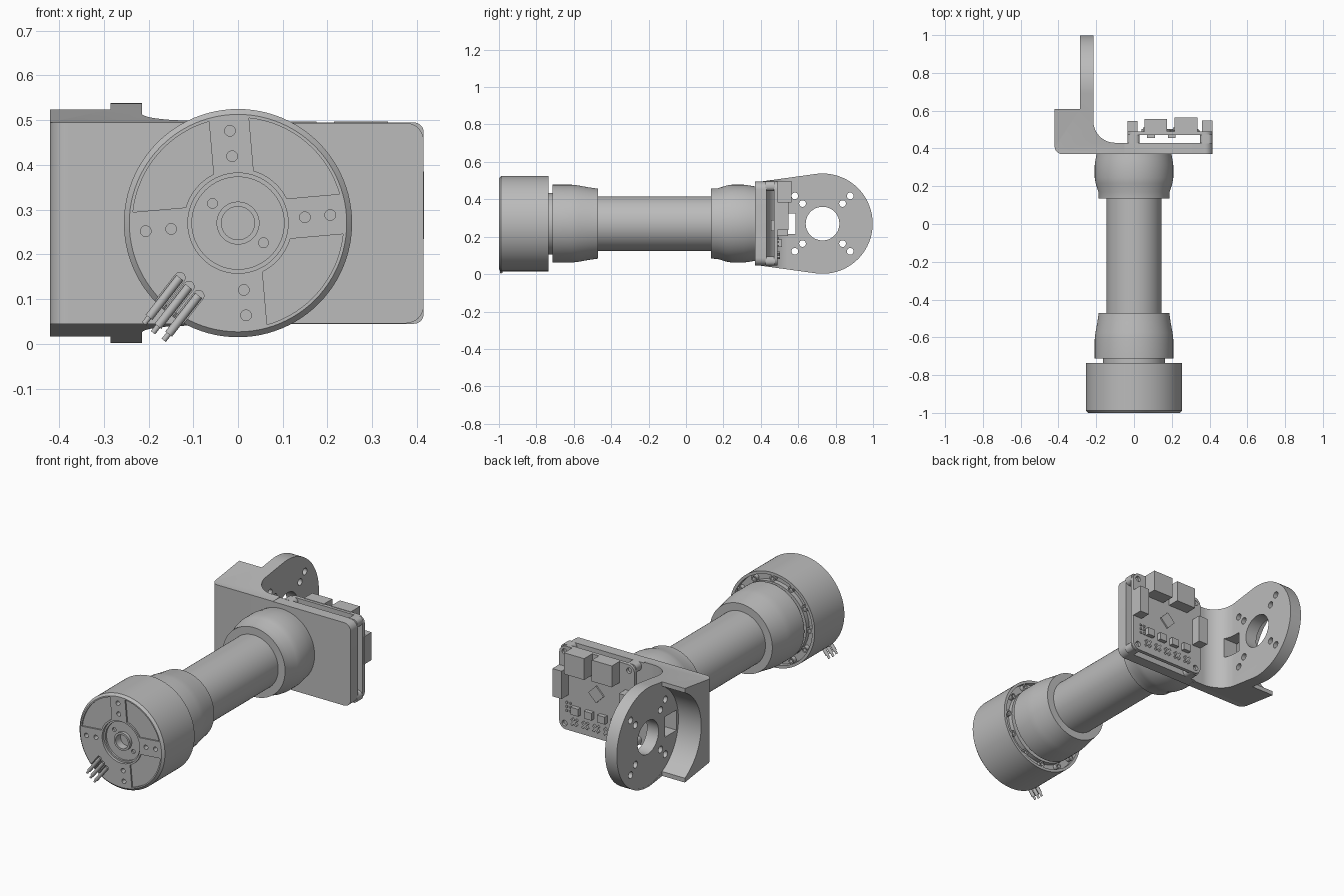
import bpy, bmesh, math
from mathutils import Matrix, Vector

old = bpy.data.objects.get("Cube")
if old:
    bpy.data.objects.remove(old, do_unlink=True)

GREY = bpy.data.materials.new("plain_grey")
GREY.use_nodes = True
GREY.diffuse_color = (0.5, 0.5, 0.5, 1)
GREY.node_tree.nodes["Principled BSDF"].inputs["Base Color"].default_value = (0.5, 0.5, 0.5, 1)
ZC = 0.27            # height of the long axis
ARM_Y = 0.73         # centre of the round arm end


def arc(cx, cy, r, a0, a1, n):
    """Points on an arc, angles in degrees."""
    steps = [math.radians(a0 + (a1 - a0) * i / n) for i in range(n + 1)]
    return [(cx + r * math.cos(a), cy + r * math.sin(a)) for a in steps]


def circle(cx, cy, r, n=32):
    return arc(cx, cy, r, 0, 360, n)[:-1]


def rect(cx, cy, w, h, turn=0):
    c, s = math.cos(turn), math.sin(turn)
    corners = [(-w / 2, -h / 2), (w / 2, -h / 2), (w / 2, h / 2), (-w / 2, h / 2)]
    return [(cx + u * c - v * s, cy + u * s + v * c) for u, v in corners]


def rounded(x0, x1, y0, y1, r, n=8):
    return (arc(x1 - r, y1 - r, r, 0, 90, n) + arc(x0 + r, y1 - r, r, 90, 180, n)
            + arc(x0 + r, y0 + r, r, 180, 270, n) + arc(x1 - r, y0 + r, r, 270, 360, n))


def finish(bm, name):
    bmesh.ops.recalc_face_normals(bm, faces=bm.faces)
    mesh = bpy.data.meshes.new(name)
    bm.to_mesh(mesh)
    bm.free()
    mesh.materials.append(GREY)
    ob = bpy.data.objects.new(name, mesh)
    bpy.context.collection.objects.link(ob)
    return ob


def prism(name, outlines, axis, a, b):
    """Extrude 2D outlines along an axis from a to b."""
    place = {"x": lambda u, v: (a, u, v), "y": lambda u, v: (u, a, v),
             "z": lambda u, v: (u, v, a)}[axis]
    shift = Vector([(b - a) if k == axis else 0 for k in "xyz"])
    bm = bmesh.new()
    for pts in outlines:
        face = bm.faces.new([bm.verts.new(place(u, v)) for u, v in pts])
        out = bmesh.ops.extrude_face_region(bm, geom=[face], use_keep_orig=True)
        moved = [g for g in out["geom"] if isinstance(g, bmesh.types.BMVert)]
        bmesh.ops.translate(bm, verts=moved, vec=shift)
    return finish(bm, name)


def lathe(name, profile, steps=96):
    """Turn (radius, y) points about the long axis."""
    bm = bmesh.new()
    verts = [bm.verts.new((r, y, ZC)) for r, y in profile]
    edges = [bm.edges.new(pair) for pair in zip(verts, verts[1:])]
    bmesh.ops.spin(bm, geom=verts + edges, cent=(0, 0, ZC), axis=(0, 1, 0),
                   angle=math.tau, steps=steps)
    bmesh.ops.remove_doubles(bm, verts=bm.verts, dist=1e-5)
    return finish(bm, name)


def carve(ob, cutter, mode="DIFFERENCE"):
    mod = ob.modifiers.new("carve", "BOOLEAN")
    mod.operation, mod.object, mod.solver = mode, cutter, "EXACT"
    activate(ob)
    bpy.ops.object.modifier_apply(modifier=mod.name)
    bpy.data.objects.remove(cutter, do_unlink=True)


def activate(ob):
    bpy.ops.object.select_all(action="DESELECT")
    ob.select_set(True)
    bpy.context.view_layer.objects.active = ob


# Motor housing: stepped face, recessed hub, grooved back
motor = lathe("motor_housing", [
    (0, -.95), (.037, -.95), (.037, -.992), (.048, -.992), (.048, -.975), (.103, -.975),
    (.103, -.985), (.112, -.985), (.112, -1), (.243, -1), (.255, -.988), (.255, -.735),
    (.24, -.735), (.24, -.76), (.205, -.76), (.205, -.735), (.165, -.735), (.165, -.7), (0, -.7)])


def sector(mid, r0, r1, half_web):
    a0, a1 = [45 - math.degrees(math.asin(half_web / r)) for r in (r0, r1)]
    return arc(0, ZC, r1, mid - a1, mid + a1, 16) + arc(0, ZC, r0, mid + a0, mid - a0, 12)


carve(motor, prism("cutter", [sector(m, .122, .236, .045) for m in (50, 140, 320)],
                   "y", -1.01, -.992))

# Screw holes in the motor face
holes = []
for k in range(4):
    a = math.radians(95 + 90 * k)
    holes += [circle(r * math.cos(a), ZC + r * math.sin(a), .012, 20) for r in (.15, .207)]
holes += [circle(s * .057, ZC - s * .044, .011, 20) for s in (-1, 1)]
carve(motor, prism("cutter", holes, "y", -1.01, -.965))

# Three wires lying in channels
WIRES = [((-.13, .148), (-.21, .045)), ((-.11, .128), (-.19, .025)), ((-.088, .108), (-.166, .008))]
slots = []
for (x0, z0), (x1, z1) in WIRES:
    t = math.degrees(math.atan2(z1 - z0, x1 - x0))
    slots.append(arc(x0, z0, .012, t + 90, t + 270, 8) + arc(x1, z1, .012, t - 90, t + 90, 8))
for s in slots:
    carve(motor, prism("cutter", [s], "y", -1.01, -.978))
for i, ((x0, z0), (x1, z1)) in enumerate(WIRES):
    a, b = Vector((x0, -.988, z0)), Vector((x1, -.988, z1))
    d = b - a
    for part, p, q, r in (("wire", 0, .86, .0095), ("wire_tip", .84, 1, .006)):
        bm = bmesh.new()
        spot = Matrix.Translation(a + d * (p + q) / 2) @ d.to_track_quat("Z", "Y").to_matrix().to_4x4()
        bmesh.ops.create_cone(bm, cap_ends=True, segments=16, radius1=r, radius2=r,
                              depth=d.length * (q - p), matrix=spot)
        finish(bm, f"{part}_{i + 1}")

# Screw bosses around the back of the motor
spots = [(.2225 * math.cos(math.tau * k / 12), ZC + .2225 * math.sin(math.tau * k / 12)) for k in range(12)]
bosses = prism("motor_screw_bosses", [circle(x, z, .0165, 20) for x, z in spots], "y", -.765, -.737)
carve(bosses, prism("cutter", [circle(x, z, .009, 16) for x, z in spots], "y", -.755, -.73))

# Tube and its two flared collars
lathe("tube", [(0, -.6), (.146, -.6), (.146, .25), (0, .25)])
lathe("front_collar", [(0, -.713), (.208, -.713), (.208, -.61), (.204, -.575), (.194, -.52),
                       (.187, -.47), (.146, -.47), (0, -.47)])
lathe("rear_collar", [(0, .135), (.146, .135), (.187, .135), (.189, .17), (.203, .215), (.208, .245),
                      (.208, .31), (.203, .345), (.198, .375), (0, .375)])

# Bracket: L-shaped plan trimmed by its side and front outlines
plan = (arc(-.38, .41, .04, 180, 270, 8) + [(.415, .37), (.415, .43)]
        + arc(-.1, .545, .115, 270, 180, 20)
        + [(-.215, 1.1), (-.285, 1.1), (-.285, .61), (-.42, .61)])
bracket = prism("bracket", [plan], "z", -.1, .7)
side = [(.3, .495), (.3, .045), (.4, .045)] + arc(ARM_Y, ZC, .268, -98, 98, 64) + [(.4, .495)]
carve(bracket, prism("cutter", [side], "x", -.6, .6), "INTERSECT")
front = ([(-.6, -.2), (-.05, -.2), (-.05, .046)] + arc(.375, .086, .04, 270, 360, 8)
         + arc(.375, .454, .04, 0, 90, 8) + [(-.05, .494), (-.05, .8), (-.6, .8)])
carve(bracket, prism("cutter", [front], "y", .2, 1.2), "INTERSECT")
carve(bracket, prism("cutter", [circle(ARM_Y, ZC, .26, 96)], "x", -.6, -.284))
bores = [circle(ARM_Y, ZC, .09, 48)]
for sy in (-1, 1):
    for sz in (-1, 1):
        bores += [circle(ARM_Y + sy * d, ZC + sz * d, .018, 20) for d in (.107, .148)]
carve(bracket, prism("cutter", bores, "x", -.4, -.1))
carve(bracket, prism("cutter", [rect(.535, ZC, .1, .11)], "x", -.4, -.05))

# Circuit board on four corner posts
posts = [rounded(x, x + .065, z, z + .05, .022) for x in (-.035, .35) for z in (.045, .445)]
prism("board_posts", posts, "y", .425, .475)
board = prism("circuit_board", [rounded(-.035, .415, .045, .495, .04)], "y", .47, .49)
carve(board, prism("cutter", [circle(x, z, .015, 20) for x in (-.003, .383) for z in (.077, .463)],
                   "y", .46, .5))

# Board components
PARTS = {"top_connector_inner": (.115, .44, .12, .115, .555),
         "top_connector_outer": (.275, .44, .12, .115, .563),
         "left_connector": (.388, .31, .055, .15, .548),
         "right_connector": (-.008, .28, .055, .15, .545)}
for name, (x, z, w, h, top) in PARTS.items():
    prism(name, [rect(x, z, w, h)], "y", .485, top)
prism("main_chip", [rect(.19, .285, .065, .065, math.pi / 4)], "y", .485, .498)
prism("small_chips", [rect(.07 + .08 * k, .165, .045, .04) for k in range(4)], "y", .485, .512)
for name, turn in (("pin_bars", .785), ("pin_cross_bars", -.785)):
    prism(name, [rect(.06 + .065 * k, .1, .045, .012, turn) for k in range(5)], "y", .485, .502)
prism("tiny_parts", [rect(.345 + .022 * i, .15 + .022 * k, .01, .01) for i in range(2) for k in range(3)],
      "y", .485, .496)
prism("solder_parts", [rect(x, .26, .04, .06) for x in (.09, .2)], "y", .455, .475)

# Smooth round surfaces, keep edges sharp
for ob in list(bpy.context.scene.objects):
    if ob.type == "MESH" and GREY.name in ob.data.materials:
        activate(ob)
        bpy.ops.object.shade_smooth_by_angle(angle=math.radians(30))
